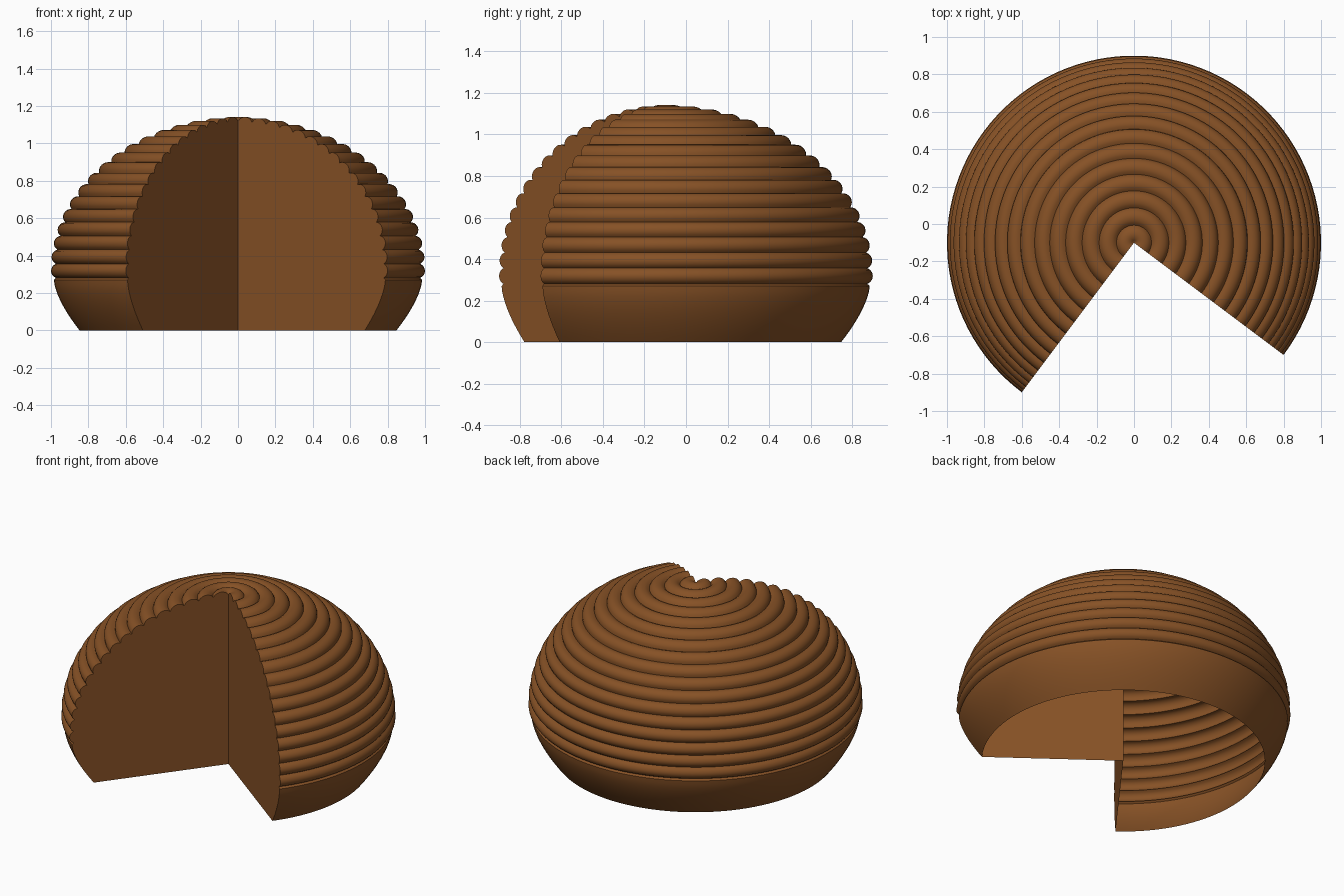
import bpy, bmesh, math
from mathutils import Vector, Matrix

cube = bpy.data.objects.get("Cube")
if cube:
    bpy.data.objects.remove(cube, do_unlink=True)

# Main dimensions
RIDGES, STEP = 17, 0.0961        # ridge count and angle per ridge, from the pole
A, B, MID = 0.975, 0.787, 0.33   # dome half-axes and height of its widest ring
BULGE, SAMPLES = 0.025, 8
START, SWEEP = math.radians(-36.87), math.radians(270)
AXIS = Vector((0, -0.1, 0))

# Material
brown = bpy.data.materials.new("warm_brown")
brown.use_nodes = True
colour = (0.24, 0.083, 0.019, 1)
brown.diffuse_color = colour
brown.node_tree.nodes["Principled BSDF"].inputs["Base Color"].default_value = colour


def dome_profile():
    """Radius and height pairs from the pole down to the open rim."""
    points = []
    for i in range(RIDGES * SAMPLES + 1):
        t = STEP * i / SAMPLES
        swell = BULGE * abs(math.sin(math.pi * (i % SAMPLES) / SAMPLES)) ** 0.65
        normal = Vector((math.sin(t) / A, math.cos(t) / B)).normalized()
        p = Vector((A * math.sin(t), MID + B * math.cos(t))) + normal * swell
        points.append((max(p.x, 0), p.y))
    # smooth skirt below the last ridge
    top = points[-1][1] - 0.01
    for i in range(11):
        u = i / 10
        points.append((0.985 - 0.138 * u ** 1.55, top * (1 - u)))
    return points


def place(r, z, angle):
    return Vector((r * math.cos(angle), r * math.sin(angle), z))


def finish(bm, name):
    mesh = bpy.data.meshes.new(name)
    bm.to_mesh(mesh)
    bm.free()
    mesh.materials.append(brown)
    ob = bpy.data.objects.new(name, mesh)
    ob.location = AXIS
    bpy.context.collection.objects.link(ob)
    return ob


profile = dome_profile()

# Ridged dome: profile swept three quarters of a turn, open underneath
bm = bmesh.new()
verts = [bm.verts.new(place(r, z, START)) for r, z in profile]
edges = [bm.edges.new(pair) for pair in zip(verts, verts[1:])]
bmesh.ops.spin(bm, geom=verts + edges, cent=(0, 0, 0), axis=(0, 0, 1),
               angle=SWEEP, steps=84, use_duplicate=False)
bmesh.ops.remove_doubles(bm, verts=bm.verts, dist=0.0005)
bm.normal_update()
skirt = min(bm.faces, key=lambda f: f.calc_center_median().z)
bmesh.ops.recalc_face_normals(bm, faces=bm.faces)
c = skirt.calc_center_median()
if skirt.normal.x * c.x + skirt.normal.y * c.y < 0:
    bmesh.ops.reverse_faces(bm, faces=bm.faces)
dome = finish(bm, "ridged_dome")
bpy.ops.object.select_all(action='DESELECT')
dome.select_set(True)
bpy.context.view_layer.objects.active = dome
bpy.ops.object.shade_smooth_by_angle(angle=math.radians(40))

# Flat walls closing the two sides of the missing quarter
gap = place(1, 0, START - math.radians(45))
for name, angle in (("left_cut_wall", START), ("right_cut_wall", START + SWEEP)):
    bm = bmesh.new()
    wall = bm.faces.new([bm.verts.new(place(r, z, angle)) for r, z in profile + [(0, 0)]])
    bm.normal_update()
    if wall.normal.dot(gap) < 0:
        wall.normal_flip()
    finish(bm, name)
